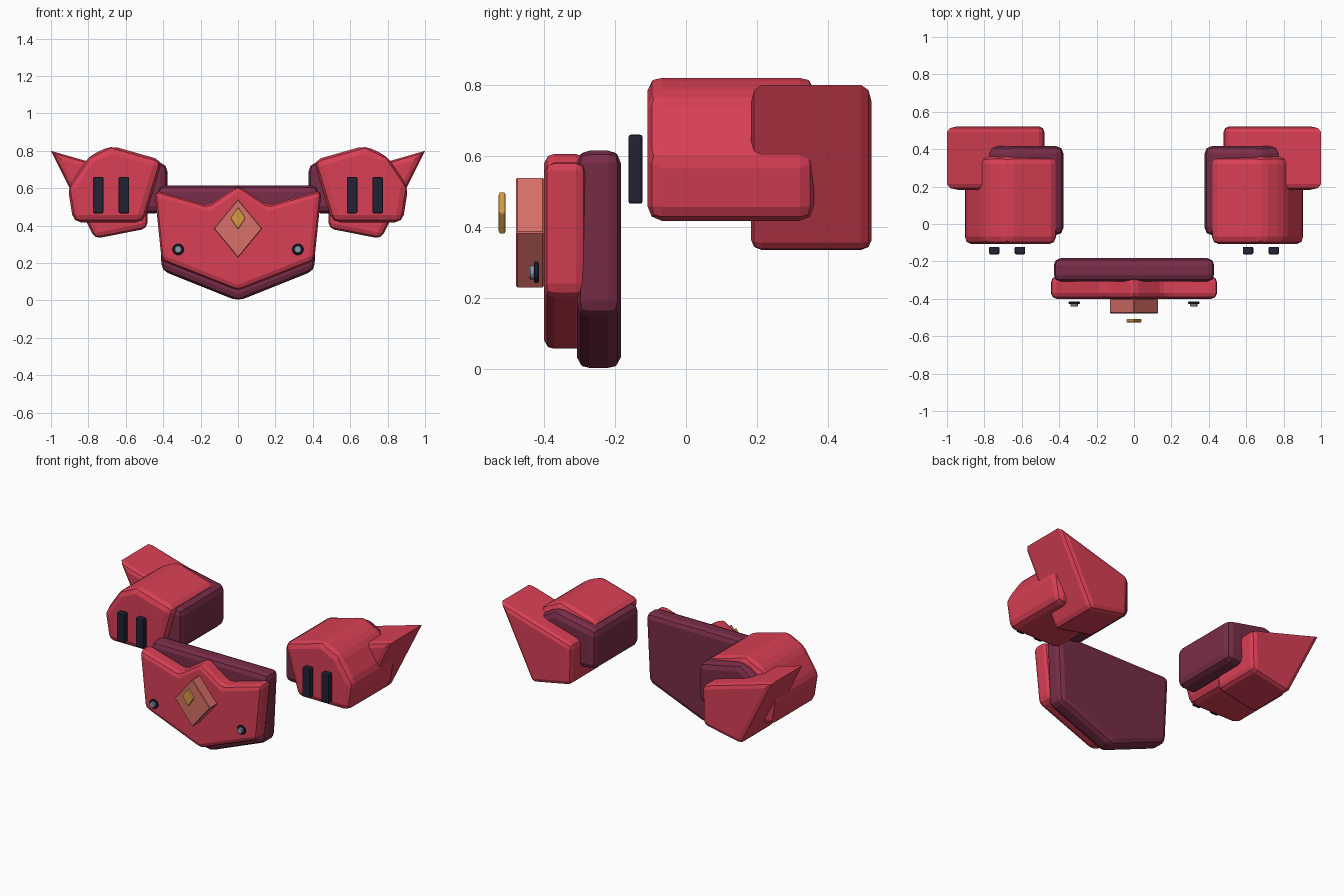
import bpy, bmesh, math
from mathutils import Vector

cube = bpy.data.objects.get("Cube")
if cube:
    bpy.data.objects.remove(cube, do_unlink=True)


def material(name, rgb):
    m = bpy.data.materials.new(name)
    m.use_nodes = True
    m.diffuse_color = (*rgb, 1)
    m.node_tree.nodes["Principled BSDF"].inputs["Base Color"].default_value = (*rgb, 1)
    return m


RED = material("armor red", (0.69, 0.05, 0.09))
PLUM = material("deep plum", (0.19, 0.026, 0.065))
SALMON = material("salmon", (0.69, 0.16, 0.14))
GOLD = material("gold", (0.67, 0.32, 0.06))
DARK = material("dark slate", (0.016, 0.016, 0.035))
STEEL = material("steel blue", (0.25, 0.32, 0.42))


def prism(name, outline, front, back, mat, bevel=0.0, segments=2):
    """Extrude an x/z outline along y and bevel all but very acute edges."""
    bm = bmesh.new()
    face = bm.faces.new([bm.verts.new((x, front, z)) for x, z in outline])
    ext = bmesh.ops.extrude_face_region(bm, geom=[face])
    moved = [v for v in ext["geom"] if isinstance(v, bmesh.types.BMVert)]
    bmesh.ops.translate(bm, verts=moved, vec=(0, back - front, 0))
    bmesh.ops.recalc_face_normals(bm, faces=bm.faces)
    if bevel:
        edges = [e for e in bm.edges if e.calc_face_angle() < math.radians(125)]
        bmesh.ops.bevel(bm, geom=edges, offset=bevel, offset_type='OFFSET',
                        segments=segments, profile=0.5, affect='EDGES',
                        clamp_overlap=True)
        bmesh.ops.recalc_face_normals(bm, faces=bm.faces)
    mesh = bpy.data.meshes.new(name)
    bm.to_mesh(mesh)
    bm.free()
    mesh.materials.append(mat)
    obj = bpy.data.objects.new(name, mesh)
    bpy.context.collection.objects.link(obj)
    return obj


def symmetric(half):
    """Close a right-hand outline whose first and last points lie on x = 0."""
    return half + [(-x, z) for x, z in reversed(half[1:-1])]


def diamond(z, w, h):
    return [(0, z + h), (w, z), (0, z - h), (-w, z)]


def disc(x, z, r, n=12):
    return [(x + r * math.cos(math.tau * i / n), z + r * math.sin(math.tau * i / n))
            for i in range(n)]


# Chest plates
prism("chest_back_plate", symmetric([(0, 0.615), (0.43, 0.615), (0.408, 0.16), (0, -0.003)]),
      -0.307, -0.183, PLUM, 0.035)
prism("chest_front_plate",
      symmetric([(0, 0.615), (0.16, 0.508), (0.447, 0.59), (0.408, 0.212), (0, 0.052)]),
      -0.4, -0.28, RED, 0.03)

# Chest emblem plates
prism("chest_diamond", diamond(0.385, 0.13, 0.157), -0.478, -0.4, SALMON, 0.004, 1)
prism("gold_diamond", diamond(0.44, 0.041, 0.061), -0.527, -0.507, GOLD, 0.006, 2)

# Mirrored parts
for side, s in (("left", 1), ("right", -1)):
    def part(name, outline, *args):
        return prism(f"{side}_{name}", [(s * x, z) for x, z in outline], *args)

    # Bolts on the chest
    part("bolt_ring", disc(0.32, 0.273, 0.031), -0.428, -0.414, DARK, 0.004, 1)
    part("bolt_head", disc(0.32, 0.273, 0.021), -0.442, -0.42, STEEL, 0.004, 1)

    # Shoulder armour, inner block and rear fin
    part("shoulder_armor",
         [(0.405, 0.75), (0.68, 0.828), (0.8, 0.77), (0.91, 0.605), (0.88, 0.418), (0.505, 0.418)],
         -0.108, 0.36, RED, 0.04)
    part("shoulder_inner_block",
         [(0.377, 0.73), (0.68, 0.792), (0.8, 0.72), (0.8, 0.49), (0.5, 0.465), (0.377, 0.468)],
         -0.06, 0.417, PLUM, 0.04)
    part("shoulder_fin",
         [(1.0, 0.8), (0.765, 0.33), (0.485, 0.385), (0.478, 0.65)],
         0.183, 0.522, RED, 0.03)

    # Front vents
    for i, x in enumerate((0.61, 0.747)):
        part(f"vent_{i + 1}",
             [(x - 0.028, 0.466), (x + 0.028, 0.466), (x + 0.028, 0.66), (x - 0.028, 0.66)],
             -0.162, -0.122, DARK, 0.007)
